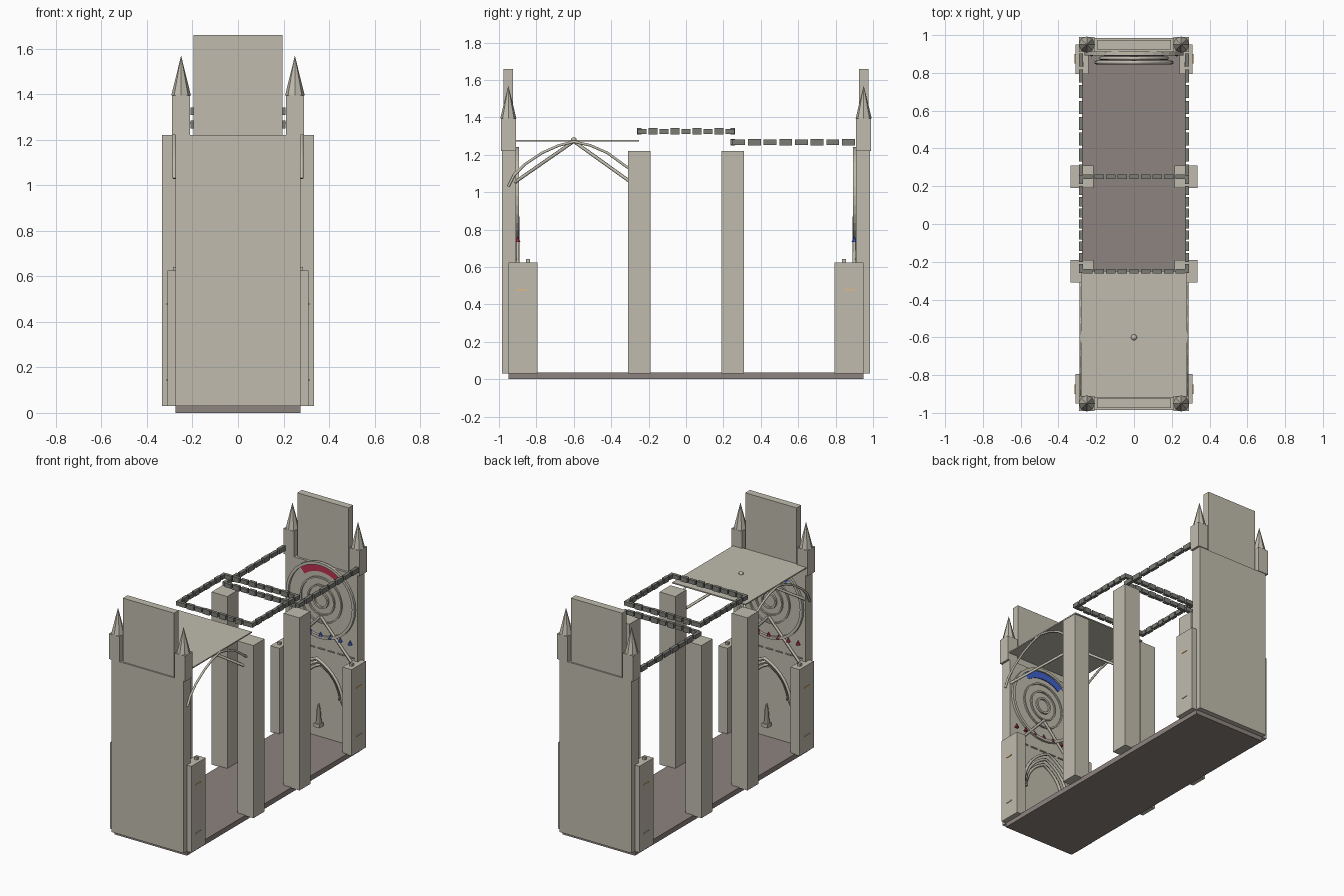
import bpy, math
from mathutils import Vector

if "Cube" in bpy.data.objects:
    bpy.data.objects.remove(bpy.data.objects["Cube"])


def material(name, rgb):
    m = bpy.data.materials.new(name)
    m.diffuse_color = (*rgb, 1)
    m.use_nodes = True
    m.node_tree.nodes["Principled BSDF"].inputs["Base Color"].default_value = m.diffuse_color
    return m


STONE = material("stone", (0.53, 0.50, 0.42))
FLOOR = material("floor_stone", (0.27, 0.23, 0.21))
DARK = material("dark_stone", (0.2, 0.2, 0.18))
RED = material("red_glass", (0.5, 0.03, 0.08))
BLUE = material("blue_glass", (0.05, 0.12, 0.6))
GOLD = material("warm_glass", (0.8, 0.5, 0.2))


def mesh(name, verts, faces, mat):
    me = bpy.data.meshes.new(name)
    me.from_pydata(verts, [], faces)
    me.materials.append(mat)
    ob = bpy.data.objects.new(name, me)
    bpy.context.collection.objects.link(ob)
    return ob


def box(name, x0, x1, y0, y1, z0, z1, mat=STONE):
    x0, x1 = sorted((x0, x1))
    y0, y1 = sorted((y0, y1))
    v = [(x, y, z) for z in (z0, z1) for y in (y0, y1) for x in (x0, x1)]
    f = [(0, 2, 3, 1), (4, 5, 7, 6), (0, 1, 5, 4), (2, 6, 7, 3), (0, 4, 6, 2), (1, 3, 7, 5)]
    return mesh(name, v, f, mat)


def cone(name, loc, r0, r1, h, n, mat=STONE):
    bpy.ops.mesh.primitive_cone_add(vertices=n, radius1=r0, radius2=r1, depth=h,
                                    location=(loc[0], loc[1], loc[2] + h / 2))
    ob = bpy.context.object
    ob.name = name
    ob.data.materials.append(mat)
    return ob


def tube(name, pts, r, mat=STONE, res=1):
    cu = bpy.data.curves.new(name, 'CURVE')
    cu.dimensions = '3D'
    cu.bevel_depth = r
    cu.bevel_resolution = res
    cu.use_fill_caps = True
    sp = cu.splines.new('POLY')
    sp.points.add(len(pts) - 1)
    for p, c in zip(sp.points, pts):
        p.co = (*c, 1)
    cu.materials.append(mat)
    ob = bpy.data.objects.new(name, cu)
    bpy.context.collection.objects.link(ob)
    return ob


def ring(name, z, r0, r1, y0, y1, a0=0, a1=360, n=32, mat=STONE):
    """Flat ring (or arc) standing in the xz plane, from y0 to y1."""
    full = a1 - a0 == 360
    v, f = [], []
    for i in range(n + (0 if full else 1)):
        a = math.radians(a0 + (a1 - a0) * i / n)
        for r, y in ((r0, y0), (r1, y0), (r1, y1), (r0, y1)):
            v.append((r * math.cos(a), y, z + r * math.sin(a)))
    for i in range(n):
        a, b = 4 * i, (4 * (i + 1)) % len(v)
        f += [(a + k, a + (k + 1) % 4, b + (k + 1) % 4, b + k) for k in range(4)]
    return mesh(name, v, f, mat)


def block_row(name, p, q, n):
    """Row of spaced blocks from p to q."""
    p, q = Vector(p), Vector(q)
    step = (q - p) / n
    h = step.length * 0.41
    along_x = abs(step.x) > abs(step.y)
    hx, hy = (h, 0.011) if along_x else (0.011, h)
    for i in range(n):
        c = p + step * (i + 0.5)
        t = 0.017 if i % 2 else 0.014
        box(name, c.x - hx, c.x + hx, c.y - hy, c.y + hy, c.z - t, c.z + t, DARK)


def pointed_arch(half, spring, rise, y, n=8):
    """Points of a pointed arch with two legs curving to an apex."""
    left = []
    for i in range(n + 1):
        t = i / n * math.radians(68)
        x = half * (1 - (1 - math.cos(t)) / (1 - math.cos(math.radians(68))))
        left.append((-x, y, spring + rise * math.sin(t) / math.sin(math.radians(68))))
    return left + [(-x, yy, z) for x, yy, z in reversed(left[:-1])]


# floor
box("floor", -0.275, 0.275, -0.95, 0.95, 0, 0.035, FLOOR)

# both end facades; s is the outward direction
for s, glass, lancet in ((-1, BLUE, RED), (1, RED, BLUE)):
    box("end_wall", -0.275, 0.275, s * 0.985, s * 0.91, 0.03, 1.22)
    box("gable_block", -0.195, 0.195, s * 0.975, s * 0.925, 1.22, 1.66)
    for m in (-1, 1):
        box("turret", m * 0.21, m * 0.29, s * 0.91, s * 0.99, 1.22, 1.395)
        cone("turret_spire", (m * 0.25, s * 0.95, 1.395), 0.043, 0, 0.175, 8)
        box("corner_buttress", m * 0.24, m * 0.31, s * 0.95, s * 0.795, 0.03, 0.625)
        box("buttress_cap", m * 0.265, m * 0.285, s * 0.855, s * 0.835, 0.625, 0.642)
        box("buttress_slit", m * 0.305, m * 0.314, s * 0.90, s * 0.85, 0.475, 0.483, GOLD)
        box("buttress_slit", m * 0.305, m * 0.314, s * 0.90, s * 0.85, 0.14, 0.148)
        # sloping gable bar over the portal
        tube("portal_gable", [(m * 0.25, s * 0.9, 0.6), (0, s * 0.9, 0.87)], 0.009)

    # rose window
    ring("rose_outer_ring", 0.98, 0.243, 0.262, s * 0.915, s * 0.893)
    ring("rose_middle_ring", 0.98, 0.150, 0.160, s * 0.915, s * 0.900)
    ring("rose_inner_ring", 0.98, 0.095, 0.105, s * 0.915, s * 0.900)
    ring("rose_centre_ring", 0.98, 0.045, 0.058, s * 0.915, s * 0.897, n=20)
    ring("rose_glass", 0.98, 0.195, 0.243, s * 0.912, s * 0.904, 50, 130, 12, glass)

    # gallery of small pointed lancets
    for i in range(7):
        x = -0.225 + 0.075 * i
        cone("gallery_lancet", (x, s * 0.9, 0.735), 0.014, 0, 0.03, 6, lancet)
        box("gallery_sill", x - 0.025, x + 0.025, s * 0.912, s * 0.903, 0.64, 0.647)

    # nested portal arches
    for k in range(3):
        h = 0.2 - 0.025 * k
        tube("portal_arch", pointed_arch(h, 0.33, 0.27 - 0.03 * k, s * (0.855 + 0.022 * k)), 0.010)

    # statue on its plinth
    box("statue_plinth", -0.022, 0.022, s * 0.9, s * 0.856, 0.12, 0.145)
    cone("statue_body", (0, s * 0.878, 0.145), 0.019, 0.012, 0.10, 8)
    cone("statue_head", (0, s * 0.878, 0.245), 0.011, 0.006, 0.03, 8)

# tall nave piers
for m in (-1, 1):
    for s in (-1, 1):
        box("nave_pier", m * 0.215, m * 0.335, s * 0.19, s * 0.31, 0.03, 1.22)

# vault over the front bay: web, boss, diagonal ribs and wall ribs
box("vault_web", -0.28, 0.28, -0.92, -0.25, 1.270, 1.278)
bpy.ops.mesh.primitive_uv_sphere_add(segments=12, ring_count=8, radius=0.016, location=(0, -0.6, 1.278))
bpy.context.object.name = "vault_boss"
bpy.context.object.data.materials.append(STONE)
for m in (-1, 1):
    for y in (-0.92, -0.29):
        tube("diagonal_rib", [(m * 0.27, y, 1.05), (0, -0.6, 1.272)], 0.009)
    tube("wall_rib", [(m * 0.28, -0.95, 1.03), (m * 0.28, -0.92, 1.09), (m * 0.28, -0.86, 1.15),
                      (m * 0.28, -0.77, 1.21), (m * 0.28, -0.68, 1.25), (m * 0.28, -0.6, 1.27),
                      (m * 0.28, -0.51, 1.25), (m * 0.28, -0.42, 1.21), (m * 0.28, -0.31, 1.13)], 0.008)

# unfinished block courses over the other bays
for m in (-1, 1):
    block_row("middle_bay_blocks", (m * 0.28, -0.265, 1.325), (m * 0.28, 0.265, 1.325), 9)
    block_row("middle_bay_blocks", (-0.275, m * 0.25, 1.325), (0.275, m * 0.25, 1.325), 9)
    block_row("back_bay_blocks", (m * 0.28, 0.24, 1.267), (m * 0.28, 0.91, 1.267), 8)
block_row("back_bay_blocks", (-0.275, 0.25, 1.267), (0.275, 0.25, 1.267), 9)
